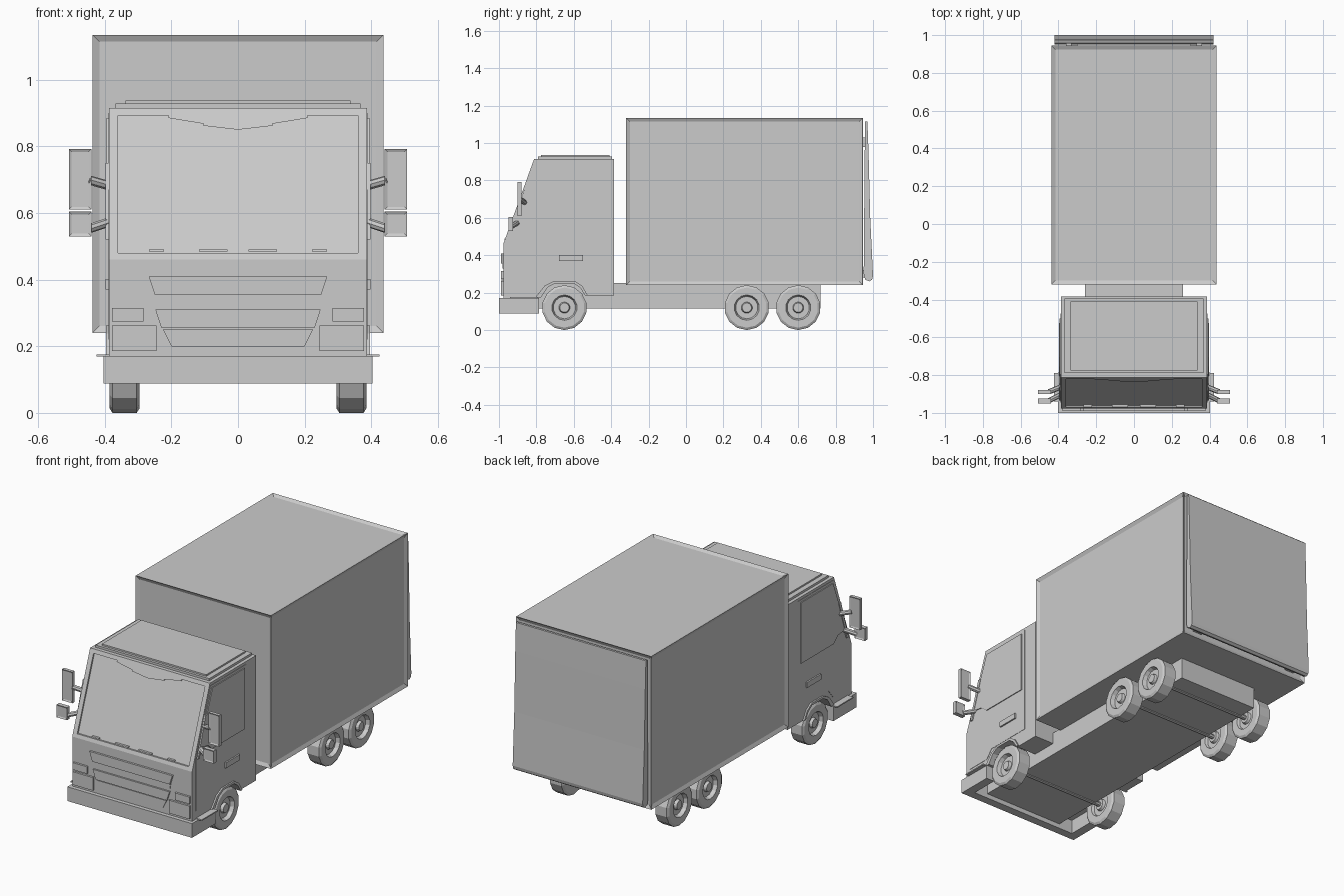
import bpy, bmesh, math
from mathutils import Vector

if "Cube" in bpy.data.objects:
    bpy.data.objects.remove(bpy.data.objects["Cube"])


def finish(name, bm, mirror=False):
    bmesh.ops.recalc_face_normals(bm, faces=bm.faces)
    me = bpy.data.meshes.new(name)
    bm.to_mesh(me)
    bm.free()
    ob = bpy.data.objects.new(name, me)
    bpy.context.collection.objects.link(ob)
    if mirror:
        ob.modifiers.new("mirror", 'MIRROR')
    return ob


def prism(name, pts, near, far, mirror=False):
    """Closed prism: near and far turn each 2D profile point into a 3D one."""
    bm = bmesh.new()
    a = [bm.verts.new(near(*p)) for p in pts]
    b = [bm.verts.new(far(*p)) for p in pts]
    bm.faces.new(a)
    bm.faces.new(b[::-1])
    n = len(pts)
    for i in range(n):
        bm.faces.new((a[i], b[i], b[(i + 1) % n], a[(i + 1) % n]))
    return finish(name, bm, mirror)


def side_prism(name, pts, x0, x1, mirror=False):
    return prism(name, pts, lambda y, z: (x0, y, z), lambda y, z: (x1, y, z), mirror)


def box(name, x, y, z, mirror=False, inset=0, depth=0, test=None):
    bm = bmesh.new()
    bmesh.ops.create_cube(bm, size=1)
    for v in bm.verts:
        v.co = Vector([r[0] + (c + .5) * (r[1] - r[0]) for c, r in zip(v.co, (x, y, z))])
    bm.normal_update()
    if inset:
        faces = [f for f in bm.faces if test(f.normal)]
        bmesh.ops.inset_individual(bm, faces=faces, thickness=inset, depth=-depth)
    return finish(name, bm, mirror)


def front_y(z):
    """Depth of the cab front, upright below and raked above the nose."""
    return -.977 + max(0, z - .46) * .363


def front_panel(name, pts, out, back=.02, mirror=False):
    return prism(name, pts, lambda x, z: (x, front_y(z) - out, z),
                 lambda x, z: (x, front_y(z) + back, z), mirror)


def rect(x0, x1, z0, z1):
    return [(x0, z0), (x1, z0), (x1, z1), (x0, z1)]


def trapezoid(top_w, top, low_w, low):
    return [(-low_w, low), (low_w, low), (top_w, top), (-top_w, top)]


def rod(name, p, q, r, mirror=False, sides=8):
    p, q = Vector(p), Vector(q)
    bm = bmesh.new()
    bmesh.ops.create_cone(bm, cap_ends=True, segments=sides, radius1=r, radius2=r, depth=(q - p).length)
    m = (q - p).to_track_quat('Z', 'Y').to_matrix().to_4x4()
    m.translation = (p + q) / 2
    bm.transform(m)
    return finish(name, bm, mirror)


# Cargo box with framed panels, and the tail lift behind it
box("cargo_box", (-.437, .437), (-.32, .945), (.24, 1.135), inset=.029, depth=.01,
    test=lambda n: n.z > -.5)
side_prism("tail_lift", [(.957, 1.115), (.97, 1.115), (.976, .95), (.985, .6), (1, .29), (.995, .27),
                         (.98, .26), (.958, .27), (.95, .3)], -.42, .42)
box("tail_hinge", (.33, .36), (.93, .965), (.98, 1.03), mirror=True)
box("tail_lower_hinge", (.3, .36), (.92, .97), (.28, .32), mirror=True)

# Chassis
box("chassis", (-.26, .26), (-.96, .72), (.115, .252))

# Cab with wheel arches
arch = [(-.54, .185), (-.565, .225), (-.6, .25), (-.7, .25), (-.74, .228), (-.775, .175)]
cab = side_prism("cab", [(-.385, .185)] + arch + [(-.977, .17), (-.977, .46), (-.812, .915), (-.385, .915)],
                 -.387, .387)

# Recessed windscreen with a stepped top edge
half = [(.36, .48), (.36, .893), (.208, .893), (.208, .885), (.104, .868), (.104, .862)]
cutter = front_panel("windscreen_cutter", half + [(0, .85)] + [(-x, z) for x, z in half[::-1]], .05, .01)
cutter.hide_render = True
mod = cab.modifiers.new("windscreen", 'BOOLEAN')
mod.object = cutter
mod.solver = 'EXACT'
bpy.context.view_layer.objects.active = cab
bpy.ops.object.modifier_apply(modifier="windscreen")
bpy.data.objects.remove(cutter)
front_panel("wiper_inner", rect(.032, .117, .484, .49), .004, mirror=True)
front_panel("wiper_outer", rect(.222, .267, .484, .49), .004, mirror=True)

# Roof panels
box("roof_lower", (-.367, .367), (-.79, -.395), (.91, .928))
box("roof_upper", (-.337, .337), (-.775, -.41), (.92, .937))

# Grille and lamps
front_panel("grille_upper", trapezoid(.268, .41, .25, .355), .012)
front_panel("grille_upper_lip", trapezoid(.25, .355, .248, .328), .004)
front_panel("grille_lower", trapezoid(.248, .31, .23, .255), .01)
front_panel("grille_lower_lip", trapezoid(.225, .25, .2, .2), .005)
front_panel("indicator", rect(.284, .378, .274, .315), .012, mirror=True)
front_panel("headlight", rect(.245, .378, .186, .262), .012, mirror=True)

# Wraparound bumper and step plates
u = [(-.403, -1), (.403, -1), (.403, -.785), (.35, -.785), (.35, -.95), (-.35, -.95), (-.35, -.785), (-.403, -.785)]
prism("bumper", u, lambda x, y: (x, y, .088), lambda x, y: (x, y, .171))
box("step_plate", (.37, .424), (-.94, -.79), (.169, .176), mirror=True)

# Doors, side windows, handles and fender trims
side_prism("door", [(-.475, .27), (-.475, .9), (-.81, .9), (-.945, .53), (-.945, .22), (-.8, .22), (-.76, .27)],
           .37, .389, True)
side_prism("side_window", [(-.5, .53), (-.5, .885), (-.797, .885), (-.915, .575), (-.84, .565), (-.8, .53)],
           .37, .394, True)
box("door_handle", (.38, .398), (-.68, -.55), (.37, .402), mirror=True)
outer = [(-.765 - .04, .175), (-.755, .238), (-.705, .263), (-.595, .263), (-.555, .236), (-.525, .185)]
side_prism("fender_trim", arch + outer, .36, .396, True)

# Mirrors and their arms
both = lambda n: abs(n.y) > .5
box("mirror_large", (.44, .508), (-.9, -.88), (.61, .792), True, .012, .004, both)
box("mirror_small", (.44, .508), (-.95, -.925), (.53, .604), True, .012, .004, both)
rod("mirror_large_arm", (.38, -.86, .68), (.45, -.888, .7), .014, True)
rod("mirror_small_arm", (.38, -.9, .575), (.45, -.935, .552), .014, True)
side_prism("mirror_mount", [(-.935, .52), (-.92, .52), (-.845, .75), (-.865, .75)], .375, .397, True)

# Wheels, turned from one tyre-and-rim section, and axles
section = [(.295, 0), (.295, .03), (.31, .035), (.31, .062), (.296, .068), (.296, .107), (.304, .12), (.377, .12),
           (.385, .107), (.385, .068), (.362, .06), (.362, .03), (.378, .025), (.378, 0)]
for label, y in (("front", -.65), ("middle", .325), ("rear", .6)):
    bm = bmesh.new()
    vs = [bm.verts.new((x, 0, -r)) for x, r in section]
    es = [bm.edges.new(p) for p in zip(vs, vs[1:])]
    bmesh.ops.spin(bm, geom=vs + es, axis=(1, 0, 0), cent=(0, 0, 0), angle=math.tau, steps=14)
    bmesh.ops.remove_doubles(bm, verts=bm.verts, dist=1e-5)
    bmesh.ops.translate(bm, verts=bm.verts, vec=(0, y, .12))
    finish(label + "_wheel", bm, True)
    rod(label + "_axle", (-.31, y, .12), (.31, y, .12), .014)
